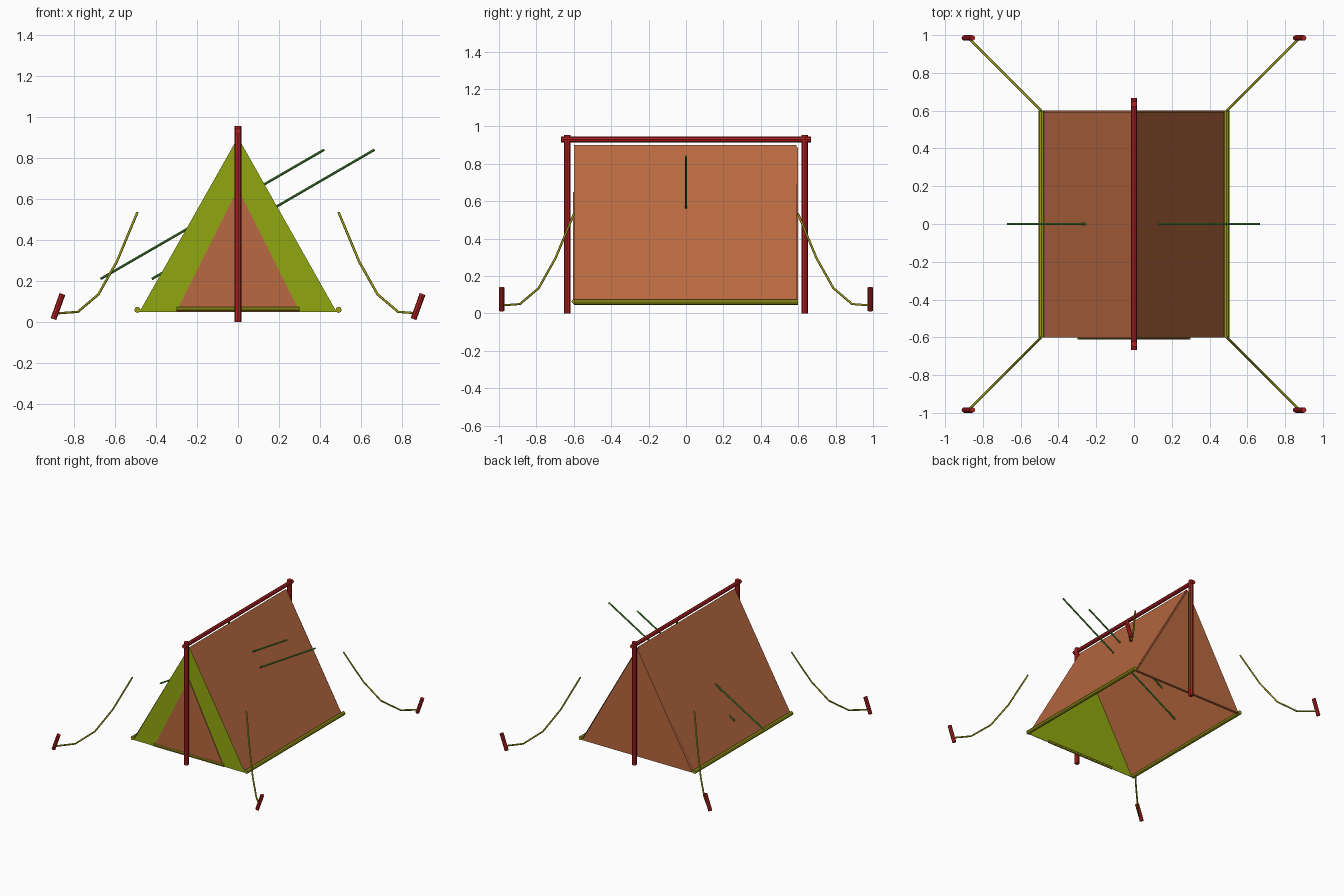
import bpy, bmesh
from mathutils import Vector

if "Cube" in bpy.data.objects:
    bpy.data.objects.remove(bpy.data.objects["Cube"])


def material(name, rgb):
    m = bpy.data.materials.new(name)
    m.diffuse_color = (*rgb, 1)
    m.use_nodes = True
    m.node_tree.nodes["Principled BSDF"].inputs["Base Color"].default_value = m.diffuse_color
    return m


BROWN = material("brown_canvas", (0.48, 0.14, 0.05))
GREEN = material("green_canvas", (0.28, 0.39, 0.005))
RED = material("red_wood", (0.45, 0.015, 0.015))
OLIVE = material("olive_rope", (0.33, 0.33, 0.01))
LEAF = material("green_rod", (0.08, 0.33, 0.04))


def finish(name, bm, mat):
    bmesh.ops.recalc_face_normals(bm, faces=bm.faces)
    me = bpy.data.meshes.new(name)
    bm.to_mesh(me)
    bm.free()
    me.materials.append(mat)
    ob = bpy.data.objects.new(name, me)
    bpy.context.collection.objects.link(ob)
    return ob


def rod(name, a, b, r, mat, sides=8):
    a, b = Vector(a), Vector(b)
    bm = bmesh.new()
    bmesh.ops.create_cone(bm, cap_ends=True, segments=sides, radius1=r,
                          radius2=r, depth=(b - a).length)
    ob = finish(name, bm, mat)
    ob.location = (a + b) / 2
    ob.rotation_euler = (b - a).to_track_quat('Z', 'Y').to_euler()
    return ob


def gable(name, half, top, y0, y1, mat):
    # upright triangular panel with thickness y0..y1
    bm = bmesh.new()
    pts = [(-half, 0.05), (half, 0.05), (0, top)]
    f = bm.faces.new([bm.verts.new((x, y0, z)) for x, z in pts])
    ext = bmesh.ops.extrude_face_region(bm, geom=[f])["geom"]
    bmesh.ops.translate(bm, vec=(0, y1 - y0, 0),
                        verts=[g for g in ext if isinstance(g, bmesh.types.BMVert)])
    return finish(name, bm, mat)


# roof slopes
for side, tag in ((-1, "left"), (1, "right")):
    bm = bmesh.new()
    bm.faces.new([bm.verts.new(p) for p in (
        (side * 0.485, -0.6, 0.05), (side * 0.485, 0.59, 0.05),
        (0, 0.59, 0.9), (0, -0.6, 0.9))])
    finish(f"roof_{tag}", bm, BROWN)
    # hem roll along the bottom edge
    rod(f"hem_{tag}", (side * 0.49, -0.6, 0.06), (side * 0.49, 0.6, 0.06), 0.015, OLIVE)

# end walls, door flap and its bottom bar
gable("front_wall", 0.48, 0.9, -0.6, -0.596, GREEN)
gable("back_wall", 0.475, 0.887, 0.58, 0.6, BROWN)
gable("door", 0.3, 0.65, -0.605, -0.6, BROWN)
rod("door_bar", (-0.3, -0.602, 0.064), (0.3, -0.602, 0.064), 0.01, OLIVE)

# frame poles
for y, tag in ((-0.635, "front"), (0.635, "back")):
    rod(f"{tag}_pole", (0, y, 0), (0, y, 0.955), 0.017, RED)
rod("ridge_pole", (0, -0.667, 0.93), (0, 0.667, 0.93), 0.015, RED)

# slanted rods passing through the tent
rod("long_rod_upper", (-0.67, 0, 0.21), (0.42, 0, 0.84), 0.006, LEAF)
rod("long_rod_lower", (-0.42, 0, 0.21), (0.665, 0, 0.84), 0.006, LEAF)

# guy ropes and stakes at the corners
PATH = [(0, 0.535), (0.1, 0.295), (0.19, 0.135), (0.29, 0.05), (0.385, 0.043)]
for sx in (-1, 1):
    for sy in (-1, 1):
        tag = ("front" if sy < 0 else "back") + ("_left" if sx < 0 else "_right")
        cu = bpy.data.curves.new(f"guy_rope_{tag}", 'CURVE')
        cu.dimensions = '3D'
        cu.bevel_depth = 0.006
        cu.bevel_resolution = 1
        cu.use_fill_caps = True
        sp = cu.splines.new('POLY')
        sp.points.add(len(PATH) - 1)
        for p, (d, z) in zip(sp.points, PATH):
            p.co = (sx * (0.49 + d), sy * (0.598 + d), z, 1)
        cu.materials.append(OLIVE)
        bpy.context.collection.objects.link(bpy.data.objects.new(cu.name, cu))
        cx, cy = sx * 0.877, sy * 0.985
        rod(f"stake_{tag}", (cx - 0.022, cy, 0.015), (cx + 0.022, cy, 0.137), 0.0145, RED)
